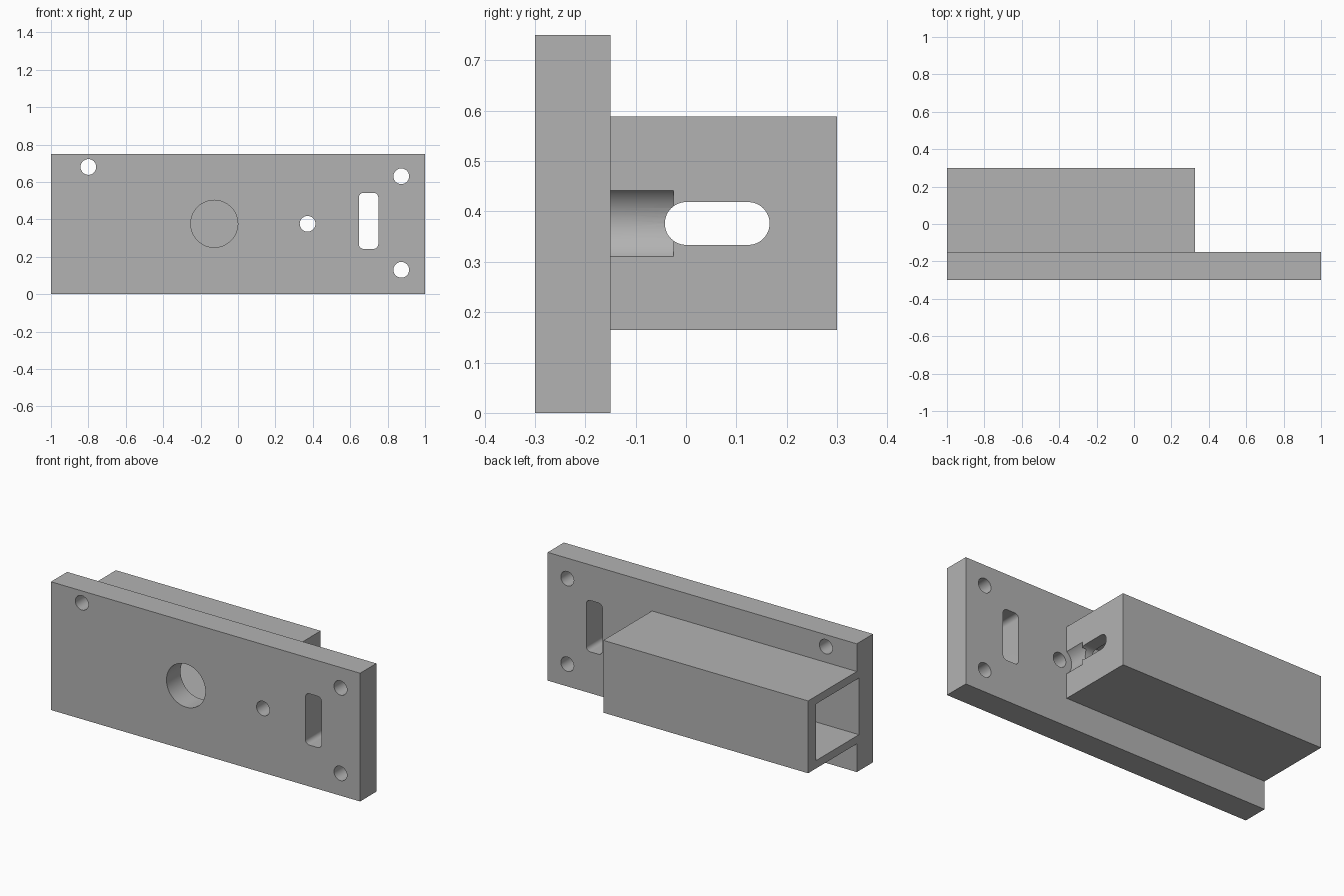
import bpy, bmesh, math
from mathutils import Vector

cube = bpy.data.objects.get("Cube")
if cube:
    bpy.data.objects.remove(cube, do_unlink=True)

grey = bpy.data.materials.new("plain grey")
grey.use_nodes = True
colour = (0.45, 0.45, 0.45, 1)
grey.diffuse_color = colour
grey.node_tree.nodes["Principled BSDF"].inputs["Base Color"].default_value = colour


def finish(bm, name):
    bmesh.ops.recalc_face_normals(bm, faces=bm.faces)
    mesh = bpy.data.meshes.new(name)
    bm.to_mesh(mesh)
    bm.free()
    mesh.materials.append(grey)
    ob = bpy.data.objects.new(name, mesh)
    bpy.context.collection.objects.link(ob)
    return ob


def block(name, low, high):
    """Box between two opposite corners."""
    bm = bmesh.new()
    bmesh.ops.create_cube(bm, size=1)
    low, high = Vector(low), Vector(high)
    for v in bm.verts:
        v.co = (low + high) / 2 + v.co * (high - low)
    return finish(bm, name)


def prism(name, axis, centre, size, radius, start, end, steps=12):
    """Rounded rectangle in (x or y, z), extruded along the given axis."""
    bm = bmesh.new()
    verts = []
    for quarter, (sx, sz) in enumerate([(1, 1), (-1, 1), (-1, -1), (1, -1)]):
        for i in range(steps + 1):
            a = math.pi / 2 * (quarter + i / steps)
            u = centre[0] + sx * (size[0] / 2 - radius) + radius * math.cos(a)
            z = centre[1] + sz * (size[1] / 2 - radius) + radius * math.sin(a)
            verts.append(bm.verts.new((u, start, z) if axis == "y" else (start, u, z)))
    bmesh.ops.remove_doubles(bm, verts=bm.verts, dist=1e-5)
    edge_loop = sorted(bm.verts, key=lambda v: math.atan2(
        v.co.z - centre[1], (v.co.x if axis == "y" else v.co.y) - centre[0]))
    face = bm.faces.new(edge_loop)
    ext = bmesh.ops.extrude_face_region(bm, geom=[face])["geom"]
    shift = Vector((0, end - start, 0) if axis == "y" else (end - start, 0, 0))
    for v in ext:
        if isinstance(v, bmesh.types.BMVert):
            v.co += shift
    return finish(bm, name)


def hole(name, x, z, r, start=-0.4, end=-0.1):
    return prism(name, "y", (x, z), (2 * r, 2 * r), r, start, end)


def combine(target, tool, operation):
    mod = target.modifiers.new(operation.lower(), "BOOLEAN")
    mod.operation, mod.solver, mod.object = operation, "EXACT", tool
    bpy.ops.object.select_all(action="DESELECT")
    bpy.context.view_layer.objects.active = target
    target.select_set(True)
    bpy.ops.object.modifier_apply(modifier=mod.name)
    bpy.data.objects.remove(tool, do_unlink=True)


# Mounting plate joined to the rectangular housing behind it
body = block("mounting_plate_with_housing", (-1, -0.3, 0), (1, -0.15, 0.75))
combine(body, block("housing", (-1, -0.2, 0.165), (0.325, 0.3, 0.588)), "UNION")

# Cavity, open at one end and sunk slightly into the plate
combine(body, block("cavity", (-1.1, -0.17, 0.211), (0.25, 0.225, 0.542)), "DIFFERENCE")

# Screw holes, central opening, screw head clearance and slots
cutters = [hole("screw_hole", x, z, 0.042)
           for x, z in [(-0.8, 0.68), (0.873, 0.63), (0.873, 0.13), (0.372, 0.376)]]
cutters += [
    hole("central_opening", -0.127, 0.376, 0.126),
    hole("screw_head_clearance", 0.372, 0.376, 0.081, -0.15, -0.025),
    prism("plate_slot", "y", (0.698, 0.392), (0.104, 0.3), 0.026, -0.4, -0.1),
    prism("end_slot", "x", (0.062, 0.376), (0.208, 0.085), 0.0424, 0.2, 0.4),
]
for cutter in cutters:
    combine(body, cutter, "DIFFERENCE")

# One colour, round bores smooth and all corners sharp
body.data.materials.clear()
body.data.materials.append(grey)
for poly in body.data.polygons:
    poly.material_index = 0
bpy.ops.object.select_all(action="DESELECT")
body.select_set(True)
bpy.context.view_layer.objects.active = body
bpy.ops.object.shade_smooth_by_angle(angle=math.radians(30))
